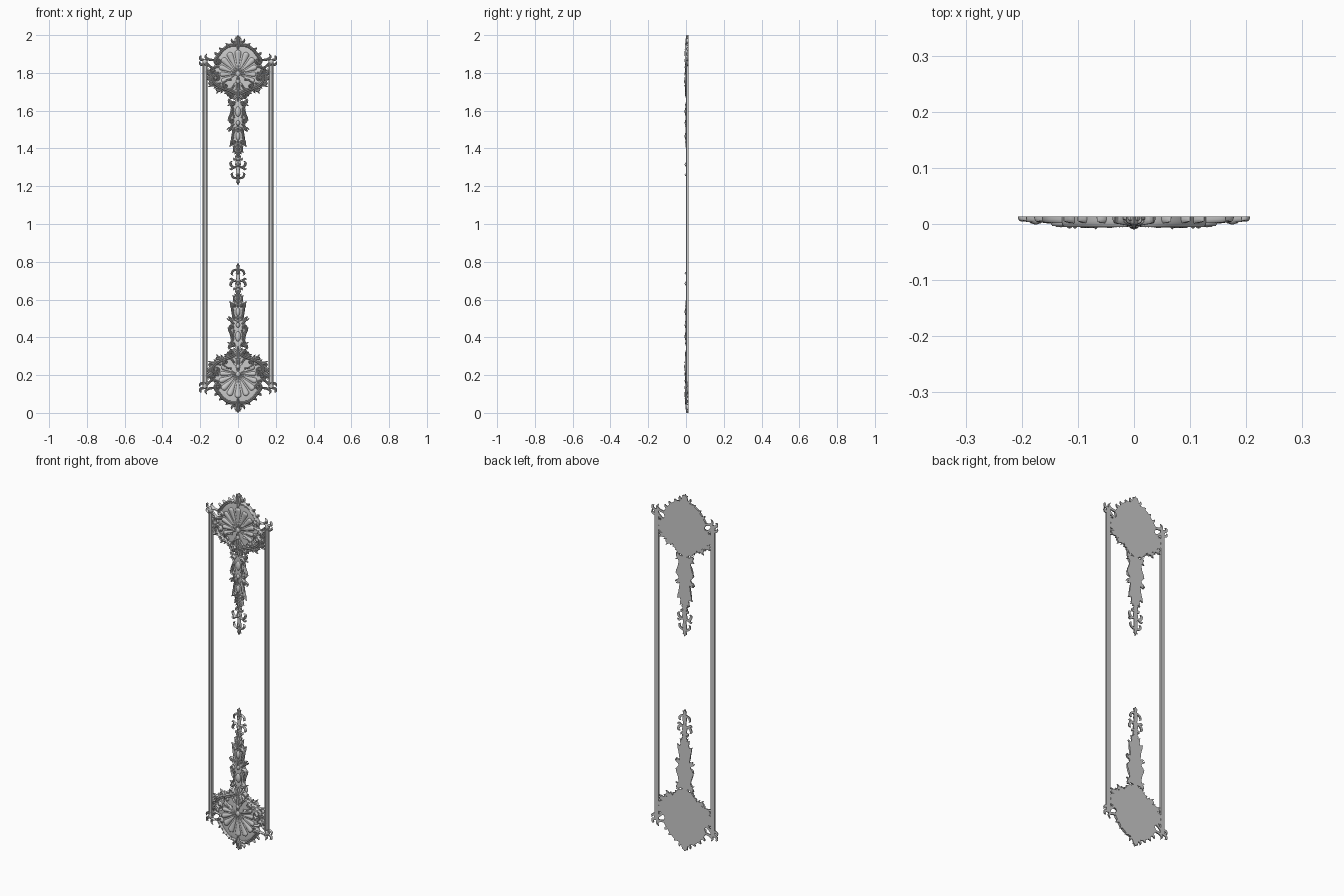
import bpy, bmesh
from math import sin, cos, pi, exp, radians
from mathutils import Vector

BACK = 0.013   # flat rear plane; all relief rises from it towards -y
MID = 1.0      # mirror height


def smooth(pts, n):
    """Catmull-Rom through (x, z, half width, height) points."""
    P = [Vector(p) for p in pts]
    P = [2 * P[0] - P[1]] + P + [2 * P[-1] - P[-2]]
    out = []
    for i in range(1, len(P) - 2):
        a, b, c, d = P[i - 1:i + 3]
        for k in range(n):
            t = k / n
            out.append(0.5 * (2 * b + (c - a) * t + (2 * a - 5 * b + 4 * c - d) * t * t
                              + (3 * b - a - 3 * c + d) * t ** 3))
    return out + [P[-2]]


def sweep(bm, pts, groove=0.0, n=5, seg=8, power=1.0):
    """Half-round band with a flat back that follows a path."""
    S = smooth(pts, n)
    rings = []
    for i, s in enumerate(S):
        d = S[min(i + 1, len(S) - 1)] - S[max(i - 1, 0)]
        t = Vector((d[0], d[1])).normalized()
        w, h = max(s[2], 0.0005), max(s[3], 0.001)
        ring = []
        for j in range(seg + 1):
            a = pi * j / seg
            u = cos(a)
            y = h * max(sin(a), 0) ** power * (1 - groove * exp(-(u / 0.25) ** 2))
            ring.append(bm.verts.new((s[0] - t[1] * u * w, BACK - y, s[1] + t[0] * u * w - MID)))
        rings.append(ring)
    for r, q in zip(rings, rings[1:]):
        for j in range(seg + 1):
            k = (j + 1) % (seg + 1)
            bm.faces.new((r[j], r[k], q[k], q[j]))
    bm.faces.new(rings[0])
    bm.faces.new(rings[-1][::-1])


def leaf(bm, path, w, h, lobes=0, size=0.022):
    """Tapered grooved leaf along (x, z) points, with curled side lobes."""
    m = len(path) - 1
    pts = [(x, z, w * (0.55 + 0.45 * sin(pi * i / m)) * (1 - 0.85 * (i == m)),
            h * (1 - 0.4 * i / m)) for i, (x, z) in enumerate(path)]
    sweep(bm, pts, 0.3)
    S = smooth(pts, 8)
    for k in range(lobes):
        i = int((k + 0.7) / (lobes + 0.6) * (len(S) - 1))
        p = S[i]
        d = S[min(i + 1, len(S) - 1)] - S[i - 1]
        t = Vector((d[0], d[1])).normalized()
        L = size * (1 - 0.35 * k / lobes)
        for s in (-1, 1):
            q = Vector((-t[1], t[0])) * s
            a = Vector((p[0], p[1]))
            b, c = a + L * (0.35 * t + 0.5 * q), a + L * (0.95 * t + 0.85 * q)
            sweep(bm, [(*a, L * 0.2, p[3]), (*b, L * 0.24, p[3] * 0.9),
                       (*c, L * 0.04, p[3] * 0.6)], 0.2, 3, 6)


def scroll(bm, lead, c, r, a0, turn, w, h):
    """Band that ends in a spiral volute with a central bead."""
    pts = [(x, z, w, h) for x, z in lead]
    for i in range(10):
        f = i / 9
        a = radians(a0 + turn * f)
        q = r * (1 - 0.75 * f)
        pts.append((c[0] + q * cos(a), c[1] + q * sin(a), w * (1 - 0.55 * f), h))
    sweep(bm, pts, 0.25, 3)
    bead(bm, *c, r * 0.4, h * 1.08)


def bead(bm, x, z, r, h, tall=1.0):
    """Domed oval."""
    sweep(bm, [(x, z - r * tall * cos(pi * i / 8), r * sin(pi * i / 8),
                h * (0.55 + 0.45 * sin(pi * i / 8))) for i in range(9)], 0, 2)


def finish(bm, name, mx=True, mz=True):
    bmesh.ops.recalc_face_normals(bm, faces=bm.faces)
    me = bpy.data.meshes.new(name)
    bm.to_mesh(me)
    bm.free()
    ob = bpy.data.objects.new(name, me)
    bpy.context.collection.objects.link(ob)
    ob.location.z = MID
    bpy.ops.object.select_all(action='DESELECT')
    ob.select_set(True)
    bpy.context.view_layer.objects.active = ob
    bpy.ops.object.shade_smooth_by_angle(angle=radians(40))
    mod = ob.modifiers.new("Mirror", 'MIRROR')
    mod.use_axis = (mx, False, mz)
    mod.use_mirror_merge = False


# side rails: flat moulding with two beads
bm = bmesh.new()
for x, w, h in ((0.175, 0.0125, 0.008), (0.167, 0.004, 0.012), (0.183, 0.004, 0.012)):
    sweep(bm, [(x, 0.145, w, h), (x, 1.855, w, h)], 0, 1, 8, 0.4)
finish(bm, "side_rail", mz=False)

# cartouche body
bm = bmesh.new()
body = ((1.648, .006), (1.67, .036), (1.70, .068), (1.72, .10), (1.75, .137), (1.78, .15),
        (1.81, .145), (1.84, .125), (1.88, .113), (1.91, .095), (1.94, .062), (1.96, .024),
        (1.98, .018), (1.995, .006))
sweep(bm, [(0, z, w, 0.007 + min(w, 0.1) * 0.06) for z, w in body], 0, 3, 20, 0.4)
finish(bm, "cartouche_body", mx=False)

# scallop shell
bm = bmesh.new()
for i in range(11):
    a = radians(-25 + 23 * i)
    L = 0.095 + 0.03 * max(sin(a), 0)
    wid = L * radians(11.5)
    sweep(bm, [(r * L * cos(a), 1.795 + r * L * sin(a), k * wid, h) for r, k, h in
               ((.08, .1, .014), (.4, .42, .016), (.75, .78, .0185), (.93, .8, .0205), (1.0, .3, .017))], 0, 4)
bead(bm, 0, 1.795, 0.016, 0.021)
finish(bm, "shell", mx=False)

# central crest and pendant leaves of the cartouche
bm = bmesh.new()
leaf(bm, [(0, 1.925), (0, 1.955), (0, 1.98), (0, 2.0)], 0.012, 0.022, 2, 0.02)
leaf(bm, [(0, 1.775), (0, 1.73), (0, 1.69), (0, 1.645)], 0.016, 0.0225, 3, 0.034)
bead(bm, 0, 1.755, 0.014, 0.023)
finish(bm, "centre_leaves", mx=False)

# scrolled frame of the cartouche
bm = bmesh.new()
scroll(bm, [(0.012, 1.948), (0.045, 1.945), (0.08, 1.922), (0.104, 1.892)],
       (0.105, 1.862), 0.018, 40, -430, 0.009, 0.020)
scroll(bm, [(0.012, 1.69), (0.05, 1.708), (0.09, 1.722), (0.122, 1.743)],
       (0.115, 1.772), 0.022, -30, 430, 0.010, 0.020)
scroll(bm, [(0.035, 1.765), (0.06, 1.762), (0.075, 1.75)],
       (0.068, 1.733), 0.014, 30, -400, 0.006, 0.021)
scroll(bm, [(0.10, 1.835), (0.125, 1.828)], (0.13, 1.81), 0.016, 80, -400, 0.007, 0.018)
scroll(bm, [(0.03, 1.71), (0.045, 1.695)], (0.036, 1.682), 0.012, 20, -400, 0.006, 0.018)
finish(bm, "cartouche_scrolls")

# acanthus leaves spreading from the cartouche
bm = bmesh.new()
leaf(bm, [(0.008, 1.945), (0.02, 1.96), (0.032, 1.968), (0.034, 1.982)], 0.007, 0.018)
leaf(bm, [(0.04, 1.935), (0.055, 1.948), (0.066, 1.957)], 0.008, 0.016)
leaf(bm, [(0.075, 1.92), (0.09, 1.925), (0.10, 1.935)], 0.008, 0.015)
leaf(bm, [(0.095, 1.895), (0.115, 1.90), (0.125, 1.912)], 0.008, 0.015)
leaf(bm, [(0.10, 1.80), (0.13, 1.795), (0.152, 1.80), (0.168, 1.822)], 0.012, 0.018, 3)
leaf(bm, [(0.10, 1.77), (0.13, 1.772), (0.152, 1.77), (0.168, 1.785)], 0.012, 0.017, 3)
leaf(bm, [(0.09, 1.745), (0.12, 1.738), (0.142, 1.738), (0.16, 1.75)], 0.010, 0.017, 2)
leaf(bm, [(0.06, 1.725), (0.085, 1.715), (0.105, 1.708), (0.12, 1.714)], 0.010, 0.018, 2)
leaf(bm, [(0.02, 1.735), (0.036, 1.712), (0.055, 1.695), (0.075, 1.692)], 0.010, 0.020, 2)
leaf(bm, [(0.01, 1.70), (0.025, 1.682), (0.035, 1.668), (0.046, 1.668)], 0.008, 0.018)
finish(bm, "acanthus_leaves")

# corner curls that carry the rails
bm = bmesh.new()
leaf(bm, [(0.11, 1.868), (0.135, 1.868), (0.158, 1.873), (0.172, 1.886), (0.163, 1.903)], 0.007, 0.014)
leaf(bm, [(0.155, 1.87), (0.178, 1.868), (0.197, 1.872), (0.199, 1.886), (0.191, 1.89)], 0.007, 0.012)
leaf(bm, [(0.165, 1.845), (0.185, 1.842), (0.2, 1.848), (0.203, 1.862)], 0.007, 0.012)
leaf(bm, [(0.13, 1.825), (0.148, 1.834), (0.165, 1.85), (0.178, 1.868)], 0.007, 0.013)
bead(bm, 0.175, 1.858, 0.014, 0.014)
finish(bm, "corner_curls")

# pendant drop body
bm = bmesh.new()
drop = ((1.652, .03), (1.64, .042), (1.615, .038), (1.58, .044), (1.55, .046), (1.52, .036), (1.49, .032),
        (1.46, .036), (1.43, .034), (1.40, .024), (1.37, .012), (1.34, .011), (1.315, .015),
        (1.29, .010), (1.26, .012), (1.235, .008), (1.205, .001))
sweep(bm, [(0, z, w, 0.007 + w * 0.1) for z, w in drop], 0, 3, 12, 0.5)
for z, r, t in ((1.595, .018, 1.5), (1.535, .013, 1.1), (1.465, .014, 1.6), (1.315, .010, 1), (1.26, .007, 1)):
    bead(bm, 0, z, r, 0.02, t)
leaf(bm, [(0, 1.525), (0, 1.51), (0, 1.495), (0, 1.48)], 0.008, 0.021, 2, 0.03)
leaf(bm, [(0, 1.44), (0, 1.41), (0, 1.38), (0, 1.345)], 0.009, 0.019, 4, 0.026)
leaf(bm, [(0, 1.265), (0, 1.245), (0, 1.225), (0, 1.205)], 0.009, 0.015, 2, 0.016)
finish(bm, "drop_body", mx=False)

# pendant drop side foliage and tip curls
bm = bmesh.new()
leaf(bm, [(0.012, 1.64), (0.03, 1.642), (0.045, 1.645), (0.054, 1.656)], 0.008, 0.017, 1)
scroll(bm, [(0.02, 1.56), (0.026, 1.585), (0.026, 1.61)], (0.026, 1.632), 0.012, -60, 400, 0.006, 0.018)
scroll(bm, [(0.03, 1.60), (0.04, 1.575)], (0.032, 1.548), 0.013, 30, -400, 0.007, 0.018)
leaf(bm, [(0.03, 1.585), (0.043, 1.57), (0.048, 1.555), (0.056, 1.55)], 0.007, 0.014)
leaf(bm, [(0.02, 1.53), (0.034, 1.515), (0.04, 1.50), (0.054, 1.49)], 0.008, 0.016, 1)
scroll(bm, [(0.018, 1.51), (0.025, 1.48), (0.028, 1.46)], (0.021, 1.435), 0.011, 20, -400, 0.006, 0.018)
leaf(bm, [(0.022, 1.46), (0.034, 1.44), (0.037, 1.42), (0.047, 1.41)], 0.007, 0.014)
leaf(bm, [(0.01, 1.42), (0.02, 1.40), (0.022, 1.385), (0.03, 1.377)], 0.006, 0.014)
leaf(bm, [(0.0, 1.31), (0.018, 1.30), (0.034, 1.308), (0.04, 1.325), (0.03, 1.332)], 0.007, 0.014)
leaf(bm, [(0.012, 1.302), (0.025, 1.297), (0.037, 1.29), (0.046, 1.296)], 0.006, 0.012)
leaf(bm, [(0.0, 1.335), (0.01, 1.342), (0.02, 1.342), (0.024, 1.352)], 0.006, 0.013)
leaf(bm, [(0.0, 1.25), (0.014, 1.243), (0.028, 1.25), (0.033, 1.265), (0.025, 1.272)], 0.006, 0.013)
finish(bm, "drop_foliage")
